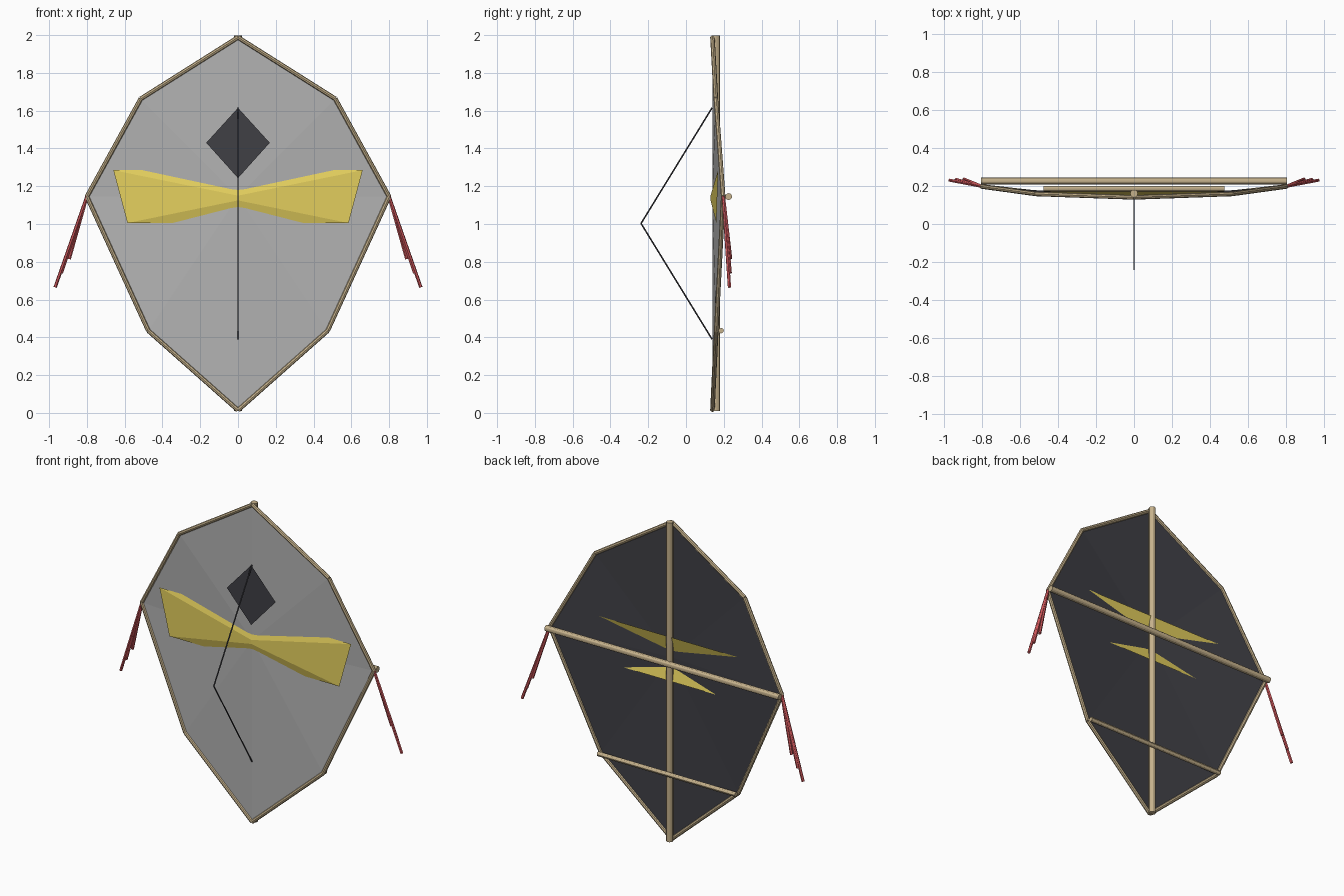
import bpy
from mathutils import Vector

if "Cube" in bpy.data.objects:
    bpy.data.objects.remove(bpy.data.objects["Cube"])


def mat(name, col):
    m = bpy.data.materials.new(name)
    m.diffuse_color = (*col, 1)
    m.use_nodes = True
    m.node_tree.nodes["Principled BSDF"].inputs["Base Color"].default_value = m.diffuse_color
    return m


WOOD = mat("wood", (0.56, 0.44, 0.26))
DARK = mat("charcoal", (0.05, 0.05, 0.06))
LIGHT = mat("sail_front", (0.45, 0.45, 0.45))
GOLD = mat("yellow", (0.77, 0.62, 0.11))
RED = mat("red", (0.65, 0.1, 0.11))


def mesh(name, verts, faces, material):
    me = bpy.data.meshes.new(name)
    me.from_pydata(verts, [], faces)
    ob = bpy.data.objects.new(name, me)
    bpy.context.collection.objects.link(ob)
    me.materials.append(material)
    return ob


def rod(name, a, b, r, material, sides=10):
    a, b = Vector(a), Vector(b)
    d = b - a
    bpy.ops.mesh.primitive_cylinder_add(vertices=sides, radius=r, depth=d.length,
                                        location=(a + b) / 2)
    ob = bpy.context.object
    ob.rotation_euler = d.to_track_quat('Z', 'Y').to_euler()
    ob.name = name
    ob.data.materials.append(material)
    bpy.ops.object.shade_smooth_by_angle()
    return ob


# Sail outline, right half from nose to tail, then mirrored
half = [(0, 0.14, 1.988), (0.515, 0.158, 1.663), (0.8, 0.197, 1.145),
        (0.475, 0.16, 0.435), (0, 0.14, 0.014)]
ring = half + [(-x, y, z) for x, y, z in half[-2:0:-1]]
n = len(ring)

# Sail: fan of flat panels, pale front sheet and dark back sheet
for name, dy, material in (("sail_front", -0.001, LIGHT), ("sail_back", 0.001, DARK)):
    verts = [(x, y + dy, z) for x, y, z in ring + [(0, 0.14, 1.145)]]
    faces = [((i + 1) % n, i, n) for i in range(n)]
    if dy < 0:
        faces = [f[::-1] for f in faces]
    # ring runs clockwise seen from the front
    faces = [f[::-1] for f in faces]
    mesh(name, verts, faces, material)

# Edge rods
for i in range(n):
    rod("edge_rod", ring[i], ring[(i + 1) % n], 0.012, WOOD, 8)

# Spine and cross spars
rod("spine", (0, 0.16, 0.01), (0, 0.16, 1.997), 0.02, WOOD, 12)
rod("main_spar", (-0.805, 0.226, 1.145), (0.805, 0.226, 1.145), 0.018, WOOD, 12)
rod("lower_spar", (-0.475, 0.186, 0.435), (0.475, 0.186, 0.435), 0.014, WOOD, 12)

# Yellow bow band: pinched front with top and bottom flaps folding through the sail
mesh("bow_band",
     [(-0.66, 0.17, 1.285), (0.66, 0.17, 1.285), (0, 0.13, 1.15),
      (-0.585, 0.161, 1.005), (0.585, 0.161, 1.005), (0, 0.13, 1.125)],
     [(0, 2, 1), (3, 4, 5), (0, 3, 5, 2), (2, 5, 4, 1)], GOLD)

# Dark diamond patch
mesh("diamond_patch",
     [(0, 0.13, 1.615), (-0.168, 0.13, 1.43), (0, 0.13, 1.243), (0.168, 0.13, 1.43)],
     [(0, 1, 2, 3)], DARK)

# Bridle line
for z in (1.615, 0.39):
    rod("bridle_line", (0, 0.138, z), (0, -0.238, 1.003), 0.004, DARK, 6)

# Tassels at both spar tips
for s in (-1, 1):
    for x, y, z in ((0.893, 0.236, 0.815), (0.935, 0.234, 0.74), (0.968, 0.23, 0.665)):
        rod("tassel", (s * 0.8, 0.198, 1.145), (s * x, y, z), 0.009, RED, 6)
